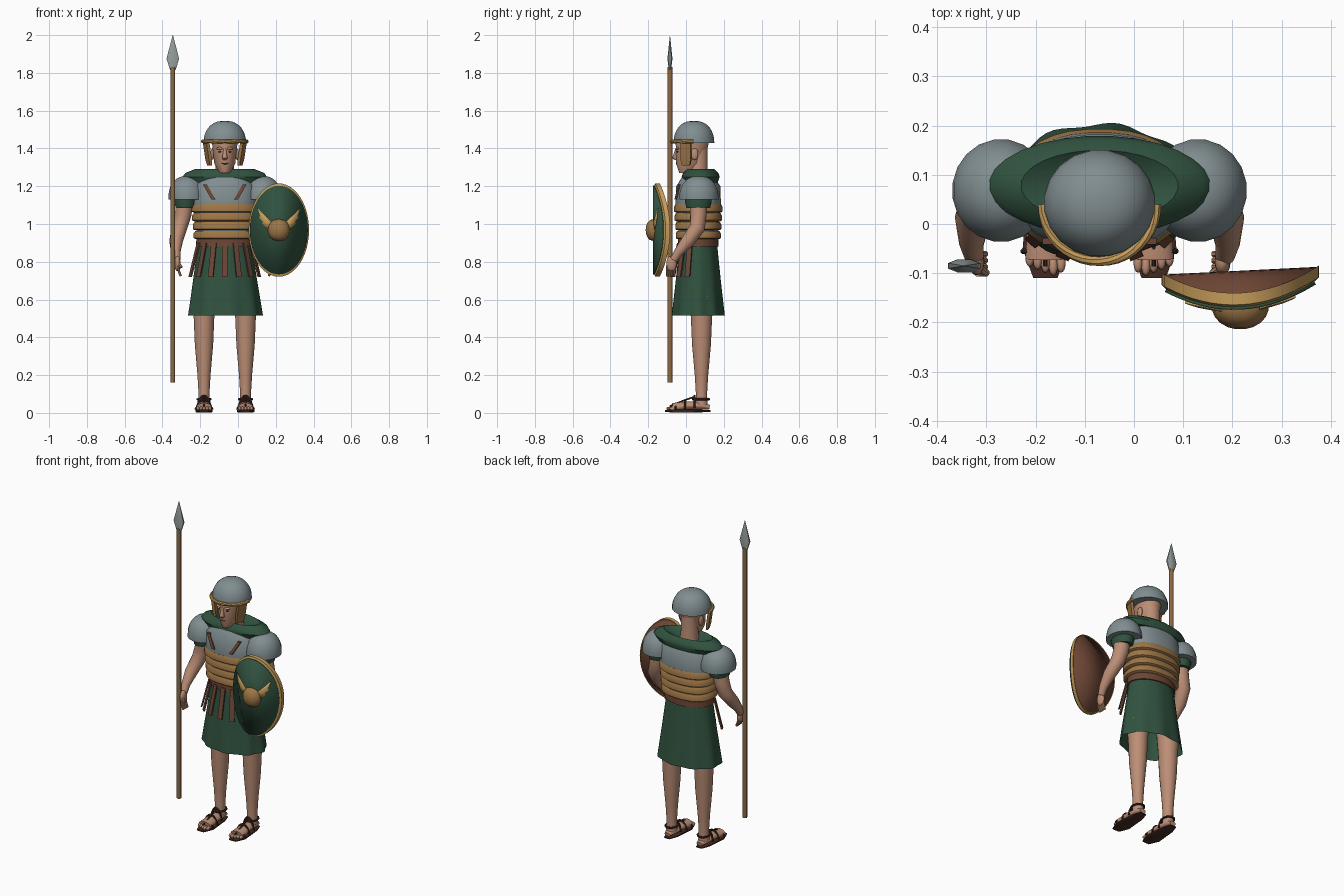
import bpy, bmesh
from math import sin, cos, pi, radians, copysign
from mathutils import Vector, Matrix

cube = bpy.data.objects.get("Cube")
if cube:
    bpy.data.objects.remove(cube)

MIDLINE = -.07  # the figure stands to one side, since the shield reaches out
BODY_Y = .065
UP = Vector((0, 0, 1))


def material(name, red, green, blue):
    mat = bpy.data.materials.new(name)
    mat.use_nodes = True
    colour = (red, green, blue, 1)
    mat.diffuse_color = colour
    mat.node_tree.nodes["Principled BSDF"].inputs["Base Color"].default_value = colour
    return mat


skin = material("skin", .5, .27, .18)
steel = material("steel", .22, .27, .28)
blade = material("blade steel", .32, .36, .36)
cloth = material("green cloth", .03, .085, .05)
gold = material("gold trim", .55, .33, .1)
bronze = material("bronze", .34, .18, .06)
leather = material("leather", .15, .06, .035)
dark = material("dark leather", .06, .024, .016)
wood = material("wood", .26, .14, .055)


def build(name, mat, verts, faces, solid=0, mirror=False):
    bm = bmesh.new()
    points = [bm.verts.new(v) for v in verts]
    for face in faces:
        bm.faces.new([points[i] for i in face])
    bmesh.ops.recalc_face_normals(bm, faces=bm.faces)
    mesh = bpy.data.meshes.new(name)
    bm.to_mesh(mesh)
    bm.free()
    mesh.materials.append(mat)
    part = bpy.data.objects.new(name, mesh)
    bpy.context.collection.objects.link(part)
    part.location.x = MIDLINE
    if solid:
        shell = part.modifiers.new("thickness", "SOLIDIFY")
        shell.thickness, shell.offset = solid, 0
    if mirror:
        part.modifiers.new("other side", "MIRROR").use_mirror_merge = False
    bpy.ops.object.select_all(action="DESELECT")
    bpy.context.view_layer.objects.active = part
    part.select_set(True)
    bpy.ops.object.shade_smooth_by_angle(angle=radians(40))


def sheet(name, mat, rows, around=False, loop=False, caps=False, **options):
    """Join rows of points with quads, optionally closed either way."""
    count, width = len(rows), len(rows[0])
    faces = []
    for i in range(count if loop else count - 1):
        here, there = i * width, (i + 1) % count * width
        for k in range(width if around else width - 1):
            after = (k + 1) % width
            faces.append((here + k, here + after, there + after, there + k))
    if caps:
        faces += [range(width), range((count - 1) * width, count * width)]
    build(name, mat, [point for row in rows for point in row], faces, **options)


def soften(value, power):
    return copysign(abs(value) ** power, value)


def loft(name, mat, rings, deep=1, sides=20, tilt=False, turn=0, power=1, wave=0,
         caps=True, mirror=False):
    """Skin rings of x, y, z and radius; tilt turns them to face along the path."""
    centres = [Vector(ring[:3]) for ring in rings]
    last = len(rings) - 1
    downward = centres[last].z < centres[0].z - .001
    rows = []
    for i, centre in enumerate(centres):
        frame = Matrix.Rotation(turn, 3, "Z")
        if tilt:
            path = centres[min(i + 1, last)] - centres[max(i - 1, 0)]
            frame = UP.rotation_difference(-path if downward else path).to_matrix() @ frame
        row = []
        for k in range(sides):
            a = 2 * pi * (k + .5) / sides
            r = rings[i][3] * (1 + wave * i / last * cos(9 * a))
            across, along = r * soften(cos(a), power), r * deep * soften(sin(a), power)
            row.append(centre + frame @ Vector((across, along, 0)))
        rows.append(row)
    sheet(name, mat, rows, around=True, caps=caps, mirror=mirror)


def upright(rows, x=0, y=BODY_Y):
    return [(x, y, z, r) for z, r in rows]


def tube(name, mat, points, r, mirror=False):
    loft(name, mat, [(*point, r) for point in points], sides=8, tilt=True, mirror=mirror)


def ball(name, mat, x, y, z, r, deep, height, lowest=-1.5, mirror=False):
    steps = [lowest + (1.5 - lowest) * i / 8 for i in range(9)]
    loft(name, mat, [(x, y, z + height * sin(a), r * cos(a) ** .8) for a in steps],
         deep=deep, mirror=mirror)


def arc(start, end, steps=12):
    return [start + (end - start) * i / steps for i in range(steps + 1)]


# Torso, waist bands, belt and tunic
loft("torso", steel, upright([(.9, .14), (1.1, .17), (1.2, .165), (1.25, .12)]),
     deep=.71, sides=32, power=.85)
for i in range(4):
    low, wide = .92 + i * .047, .156 + i * .004
    profile = [(low, wide), (low + .006, wide + .01), (low + .03, wide + .01), (low + .044, wide)]
    loft("waist_band", bronze, upright(profile), deep=.72, sides=32, power=.85)
loft("belt", leather, upright([(.88, .153), (.93, .151)]), deep=.71, sides=32)
loft("tunic_skirt", cloth, upright([(.91, .14), (.7, .17), (.6, .185), (.515, .197)]),
     deep=.7, sides=72, wave=.03, caps=False)
for k in range(-3, 4):
    a = radians(22 * k - 90)
    strap = [(r * cos(a), BODY_Y + .71 * r * sin(a), z, .02) for z, r in ((.9, .153), (.72, .2))]
    loft("hanging_strap", leather, strap, deep=.3, sides=4, turn=a + pi / 2)
loft("scarf", cloth, upright([(1.22, .2), (1.25, .225), (1.27, .21), (1.29, .16), (1.25, .05)], y=.078),
     deep=.45, sides=28)

# Head and face
loft("neck", skin, upright([(1.2, .06), (1.3, .05), (1.4, .05)]))
loft("head", skin, [(0, 0, 1.27, .028), (0, .02, 1.32, .056), (0, .03, 1.4, .065), (0, .035, 1.45, .07)],
     deep=1.3, sides=24)
loft("nose", skin, [(0, -.05, 1.4, .006), (0, -.058, 1.35, .015), (0, -.052, 1.34, .01)], sides=10)
ball("lips", leather, 0, -.046, 1.32, .02, .4, .005)
ball("brows", skin, .025, -.045, 1.4, .02, .5, .007, mirror=True)
ball("eyes", dark, .025, -.044, 1.383, .01, .6, .005, mirror=True)
ball("ears", skin, .065, .045, 1.37, .01, 2, .03, mirror=True)

# Helmet
ball("helmet", steel, 0, .042, 1.43, .114, .96, .116, lowest=0)
tube("brow_band", gold, [(.116 * cos(a), .04 + .116 * sin(a), 1.437) for a in arc(pi, 2 * pi, 20)], .01)
loft("cheek_guards", bronze, [(.1, 0, 1.44, .04), (.085, 0, 1.34, .04), (.08, 0, 1.31, .03)],
     deep=.3, sides=4, turn=radians(70), mirror=True)

# Shoulder armour, sleeves and chest straps
ball("shoulder_plates", steel, .2, .068, 1.14, .1, 1.05, .114, lowest=-.1, mirror=True)
loft("sleeves", cloth, upright([(1.17, .06), (1.12, .06), (1.085, .053)], x=.208),
     deep=1.2, mirror=True)
loft("chest_straps", leather, [(.105, -.035, 1.21, .015), (.06, -.055, 1.13, .015)],
     deep=.6, sides=4, mirror=True)

# Arms and hands
loft("arms", skin, [(.21, .065, 1.15, .048), (.22, .066, 1.05, .044), (.24, .06, .98, .041),
                    (.258, .01, .91, .036), (.26, -.04, .85, .025), (.255, -.065, .81, .02)],
     tilt=True, mirror=True)
ball("hands", skin, .25, -.077, .79, .016, 1.7, .04, mirror=True)
for k in range(4):
    y = k * .013 - .1
    tube("fingers", skin, [(.248, y, .78), (.243, y, .75), (.233, y, .724)], .007, mirror=True)
tube("thumbs", skin, [(.25, -.085, .8), (.23, -.1, .77)], .008, mirror=True)

# Legs and feet
FOOT_X = .11
loft("legs", skin, upright([(.62, .064), (.5, .055), (.36, .049), (.2, .035), (.1, .029), (.04, .032)],
                           x=FOOT_X, y=.082), deep=1.03, mirror=True)


def lengthwise(rows):
    return [(FOOT_X, y, z, r) for y, z, r in rows]


loft("feet", skin, lengthwise([(.125, .03, .02), (.09, .037, .032), (.02, .04, .036), (-.07, .028, .041)]),
     deep=.6, tilt=True, mirror=True)
for k in range(5):
    ball("toes", skin, .078 + k * .016, abs(k - 1) * .006 - .085, .023, .009, 2.2, .01, mirror=True)
loft("sandal_soles", dark, lengthwise([(.13, .01, .02), (.08, .01, .036), (-.05, .01, .047), (-.11, .01, .025)]),
     deep=.2, sides=12, tilt=True, power=.5, mirror=True)
for i in range(3):
    y, wide, tall = .05 * i - .055, .046 - .005 * i, .036 + .022 * i
    hoop = [(FOOT_X + wide * cos(a), y, .01 + tall * sin(a)) for a in arc(.2, pi - .2)]
    tube("sandal_straps", dark, hoop, .006, mirror=True)
tube("ankle_straps", dark, [(FOOT_X + .034 * cos(a), .08 + .042 * sin(a), .072) for a in arc(0, 2 * pi)],
     .006, mirror=True)
tube("instep_straps", dark, [(FOOT_X, -.085, .036), (FOOT_X, 0, .07), (FOOT_X, .045, .085)], .005, mirror=True)

# Spear
SPEAR_X, SPEAR_Y = -.275, -.085
loft("spear_shaft", wood, upright([(.16, .013), (1.83, .013)], SPEAR_X, SPEAR_Y), sides=12)
loft("spear_head", blade, upright([(1.815, .016), (1.875, .036), (2, .001)], SPEAR_X, SPEAR_Y),
     deep=.4, sides=8)

# Shield: an oval bent about the vertical, with a shallow back
SHIELD_X, SHIELD_Z, HALF_WIDTH, HALF_HEIGHT = .286, .968, .16, .247


def on_shield(right, up, forward):
    """A point of the bent shield; right and up run from -1 to 1."""
    y = .048 * right * right + .008 * right - .14
    return (SHIELD_X + HALF_WIDTH * right, y - forward, SHIELD_Z + HALF_HEIGHT * up)


rim_section = ((1, 0), (1, .024), (.94, .028), (.94, .002))
sheet("shield_rim", gold, [[on_shield(s * cos(a), s * sin(a), out) for s, out in rim_section]
                           for a in arc(0, 2 * pi, 48)[:-1]], around=True, loop=True)
sweep = arc(.02, pi - .02, 24)
sheet("shield_face", cloth, [[on_shield(-.95 * cos(a), side * .95 * sin(a), .031) for side in (-1, 1)]
                             for a in sweep], solid=.006)
sheet("shield_back", leather, [[on_shield(side * .98 * sin(a), -.98 * cos(a), .003) for side in (-1, 1)]
                               for a in sweep], solid=.004)
ball("shield_boss", bronze, SHIELD_X, -.168, SHIELD_Z, .058, .8, .058)
feathers = ((.2, .15), (.7, .47), (.61, .3), (.65, .27), (.53, .18), (.55, .14), (.3, -.03))
for side in (-1, 1):
    outline = [on_shield(side * right, up, .037) for right, up in feathers]
    build("shield_wing", gold, outline, [(0, 1, 2), (0, 2, 4), (2, 3, 4), (0, 4, 6), (4, 5, 6)], solid=.005)
